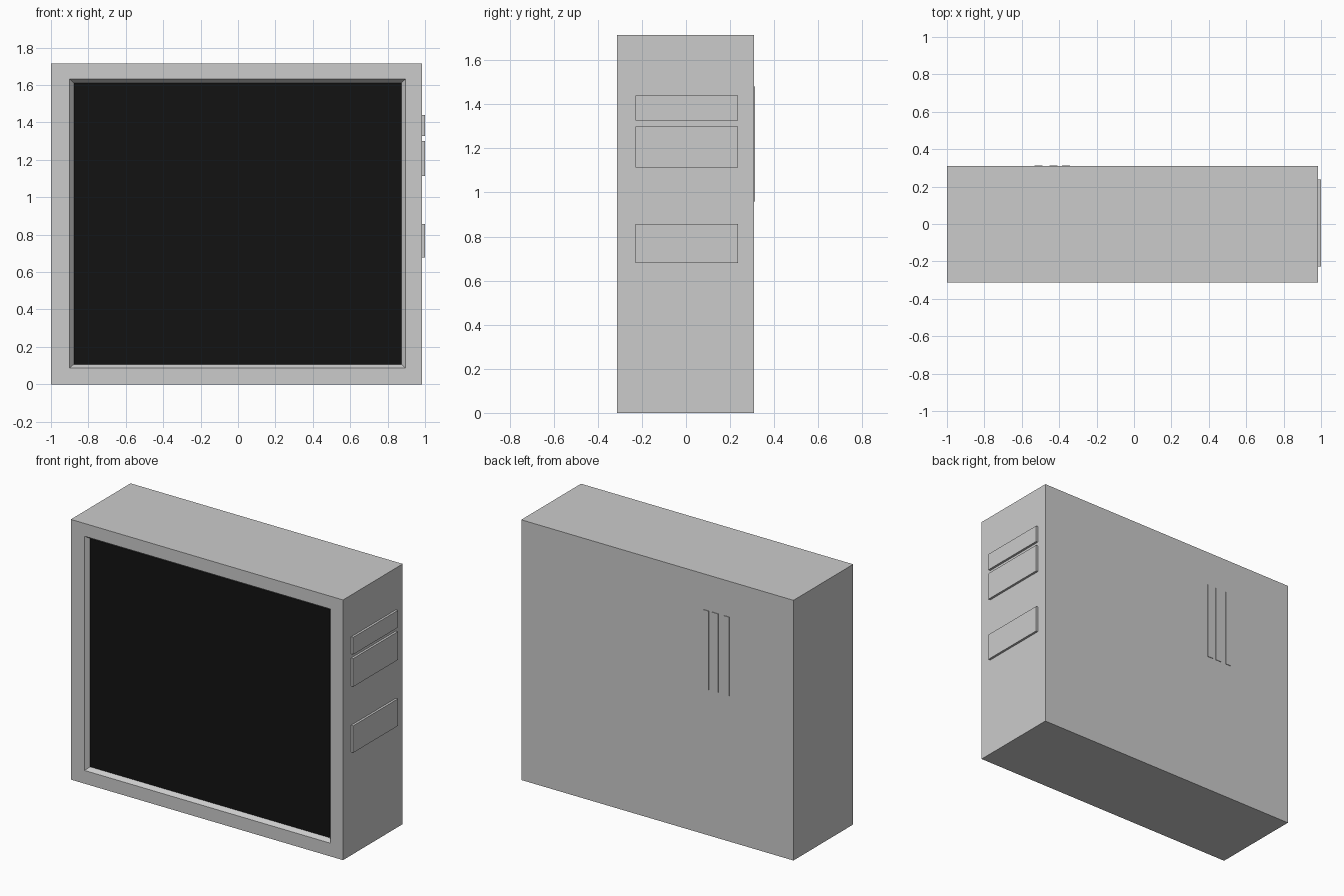
import bpy, bmesh

if "Cube" in bpy.data.objects:
    bpy.data.objects.remove(bpy.data.objects["Cube"])


def mesh_object(name, bm):
    bmesh.ops.recalc_face_normals(bm, faces=bm.faces)
    me = bpy.data.meshes.new(name)
    bm.to_mesh(me)
    bm.free()
    ob = bpy.data.objects.new(name, me)
    bpy.context.collection.objects.link(ob)
    return ob


def box(name, x, y, z):
    bm = bmesh.new()
    bmesh.ops.create_cube(bm, size=1)
    for v in bm.verts:
        v.co = [(a + b) / 2 + (b - a) * c for (a, b), c in zip((x, y, z), v.co)]
    return mesh_object(name, bm)


def rect(bm, x0, x1, z0, z1, y):
    return [bm.verts.new((x, y, z)) for x, z in ((x0, z0), (x1, z0), (x1, z1), (x0, z1))]


FRONT, BACK = -0.313, 0.309
SCREEN_Y = FRONT + 0.026

# Casing: back, sides, front rim and sloped screen surround
bm = bmesh.new()
loops = [
    rect(bm, -1.0, 0.985, 0.0, 1.715, BACK),
    rect(bm, -1.0, 0.985, 0.0, 1.715, FRONT),
    rect(bm, -0.90, 0.895, 0.087, 1.631, FRONT),
    rect(bm, -0.878, 0.873, 0.107, 1.612, SCREEN_Y),
]
bm.faces.new(loops[0])
for a, b in zip(loops, loops[1:]):
    for i in range(4):
        j = (i + 1) % 4
        bm.faces.new((a[i], a[j], b[j], b[i]))
mesh_object("casing", bm)

# Black screen at the bottom of the recess
screen = box("screen", (-0.878, 0.873), (SCREEN_Y, SCREEN_Y + 0.02), (0.107, 1.612))
black = bpy.data.materials.new("screen_black")
black.diffuse_color = (0.006, 0.006, 0.006, 1)
black.use_nodes = True
black.node_tree.nodes["Principled BSDF"].inputs["Base Color"].default_value = black.diffuse_color
screen.data.materials.append(black)

# Raised panels on the right side
for i, z in enumerate(((1.327, 1.44), (1.114, 1.30), (0.679, 0.857))):
    box(f"side_panel_{i + 1}", (0.975, 1.0), (-0.228, 0.237), z)

# Thin vertical strips on the back
for i, x in enumerate((-0.532, -0.452, -0.385)):
    box(f"back_strip_{i + 1}", (x, x + 0.043), (BACK - 0.01, 0.313), (0.96, 1.48))
